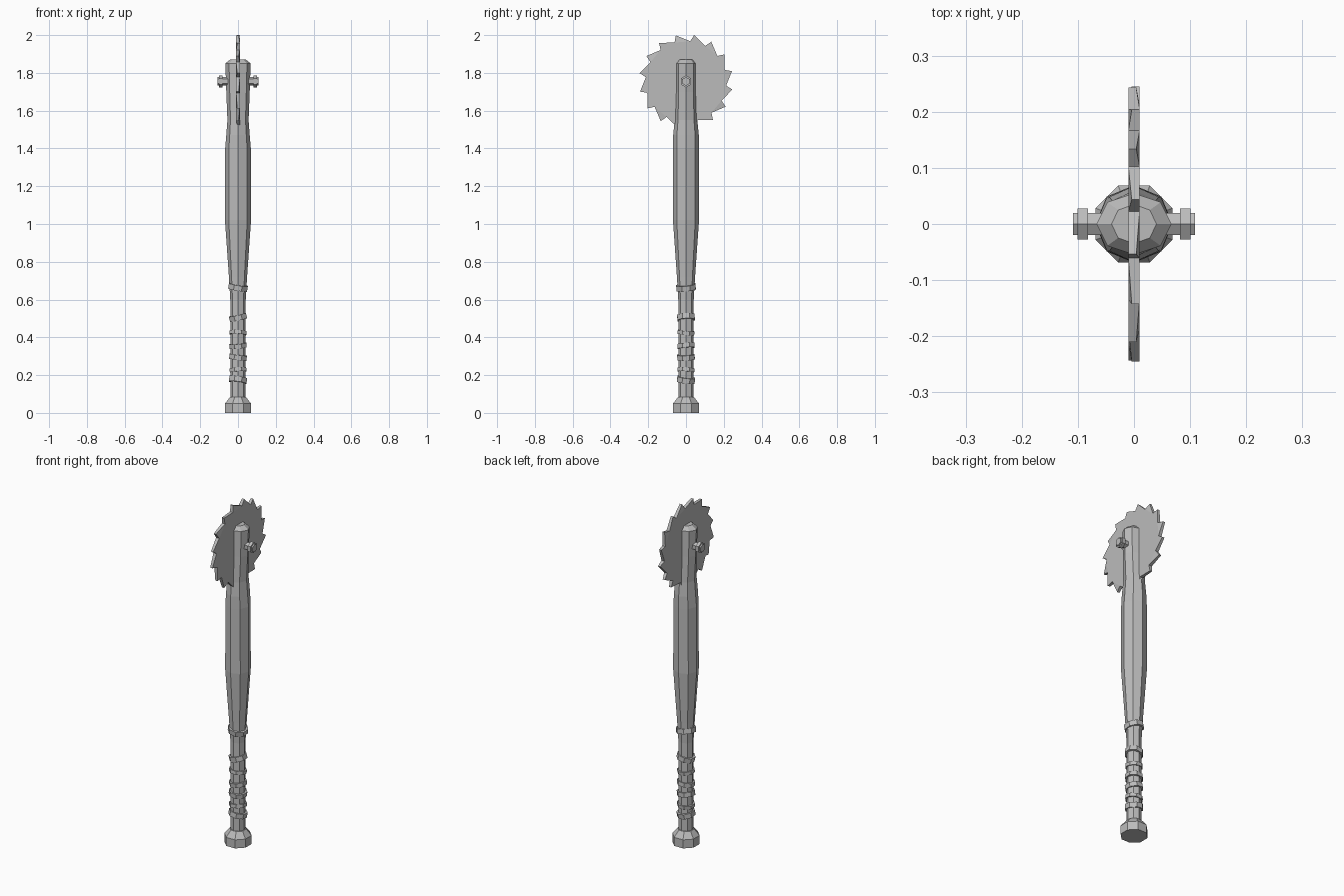
import bpy, bmesh, math
from mathutils import Matrix, Vector

cube = bpy.data.objects.get("Cube")
if cube:
    bpy.data.objects.remove(cube, do_unlink=True)

grey = bpy.data.materials.new("plain grey")
grey.use_nodes = True
colour = (0.5, 0.5, 0.5, 1)
grey.diffuse_color = colour
grey.node_tree.nodes["Principled BSDF"].inputs["Base Color"].default_value = colour


def finish(name, bm):
    bmesh.ops.recalc_face_normals(bm, faces=bm.faces)
    mesh = bpy.data.meshes.new(name)
    bm.to_mesh(mesh)
    bm.free()
    mesh.materials.append(grey)
    obj = bpy.data.objects.new(name, mesh)
    bpy.context.collection.objects.link(obj)
    return obj


def loft(name, rings, sides=8, turn=0.0, matrix=None, closed=False):
    """Skin a stack of (height, x radius, y radius) rings, capped or looped."""
    bm = bmesh.new()
    loops = []
    for z, rx, ry in rings:
        angles = [turn + math.tau * i / sides for i in range(sides)]
        loops.append([bm.verts.new((rx * math.cos(a), ry * math.sin(a), z)) for a in angles])
    pairs = list(zip(loops, loops[1:]))
    if closed:
        pairs.append((loops[-1], loops[0]))
    else:
        bm.faces.new(loops[0])
        bm.faces.new(loops[-1])
    for low, high in pairs:
        for i in range(sides):
            j = (i + 1) % sides
            bm.faces.new((low[i], low[j], high[j], high[i]))
    if matrix:
        bm.transform(matrix)
    return finish(name, bm)


# Wooden bat shaft, carved narrower where the blade is held
loft("bat_shaft", [
    (0.06, 0.04, 0.04), (0.60, 0.041, 0.041), (0.72, 0.048, 0.048),
    (1.02, 0.069, 0.069), (1.40, 0.068, 0.068), (1.47, 0.062, 0.068),
    (1.55, 0.056, 0.060), (1.70, 0.062, 0.055), (1.85, 0.067, 0.055),
    (1.872, 0.040, 0.035)])

# Knob at the bottom of the handle
loft("handle_knob", [(0, 0.074, 0.074), (0.05, 0.074, 0.074), (0.085, 0.045, 0.045)],
     turn=math.pi / 8)

# Wrapped grip bands: height, radius, half height, sideways tilt, forward tilt
bands = [
    (0.665, 0.055, 0.014, 0.17, 0.10), (0.505, 0.050, 0.014, -0.22, 0.06),
    (0.425, 0.048, 0.010, 0.06, -0.10), (0.355, 0.049, 0.012, -0.10, 0.08),
    (0.295, 0.050, 0.013, 0.12, 0.05), (0.228, 0.048, 0.010, -0.08, -0.08),
    (0.175, 0.051, 0.014, 0.14, -0.12)]
for number, (z, r, h, side, front) in enumerate(bands, 1):
    place = (Matrix.Translation((0, 0, z)) @ Matrix.Rotation(side, 4, "Y")
             @ Matrix.Rotation(front, 4, "X"))
    inner = r - 0.016
    loft(f"grip_band_{number}",
         [(-h, inner, inner), (-h, r, r), (h, r, r), (h, inner, inner)],
         turn=math.pi / 8, matrix=place, closed=True)

# Axle rod and the two hexagonal nuts
axle = Matrix.Translation((0, 0, 1.755)) @ Matrix.Rotation(math.pi / 2, 4, "Y")
loft("axle_rod", [(-0.109, 0.023, 0.023), (0.109, 0.023, 0.023)], sides=6, matrix=axle)
for name, side in (("left_nut", 1), ("right_nut", -1)):
    loft(name, [(side * 0.082, 0.032, 0.032), (side * 0.101, 0.032, 0.032)],
         sides=6, matrix=axle)

# Circular saw blade with hooked, alternately set teeth
teeth = 16
bm = bmesh.new()
hub = Vector((0, 0, 1.755))


def rim_point(x, radius, degrees):
    a = math.radians(degrees)
    return bm.verts.new(hub + Vector((x, radius * math.cos(a), radius * math.sin(a))))


faces = []
for x in (-0.010, 0.010):
    notches, tips = [], []
    for i in range(teeth):
        angle = 12.5 + i * 360 / teeth
        lean = 0.003 if i % 2 else -0.003
        tips.append(rim_point(x * 0.7 + lean, 0.249, angle))
        notches.append(rim_point(x, 0.214, angle + 4))
    bm.faces.new(notches)
    for i in range(teeth):
        bm.faces.new((notches[i - 1], tips[i], notches[i]))
    faces.append((notches, tips))
(near_notch, near_tip), (far_notch, far_tip) = faces
for i in range(teeth):
    bm.faces.new((near_notch[i - 1], near_tip[i], far_tip[i], far_notch[i - 1]))
    bm.faces.new((near_tip[i], near_notch[i], far_notch[i], far_tip[i]))
finish("saw_blade", bm)
